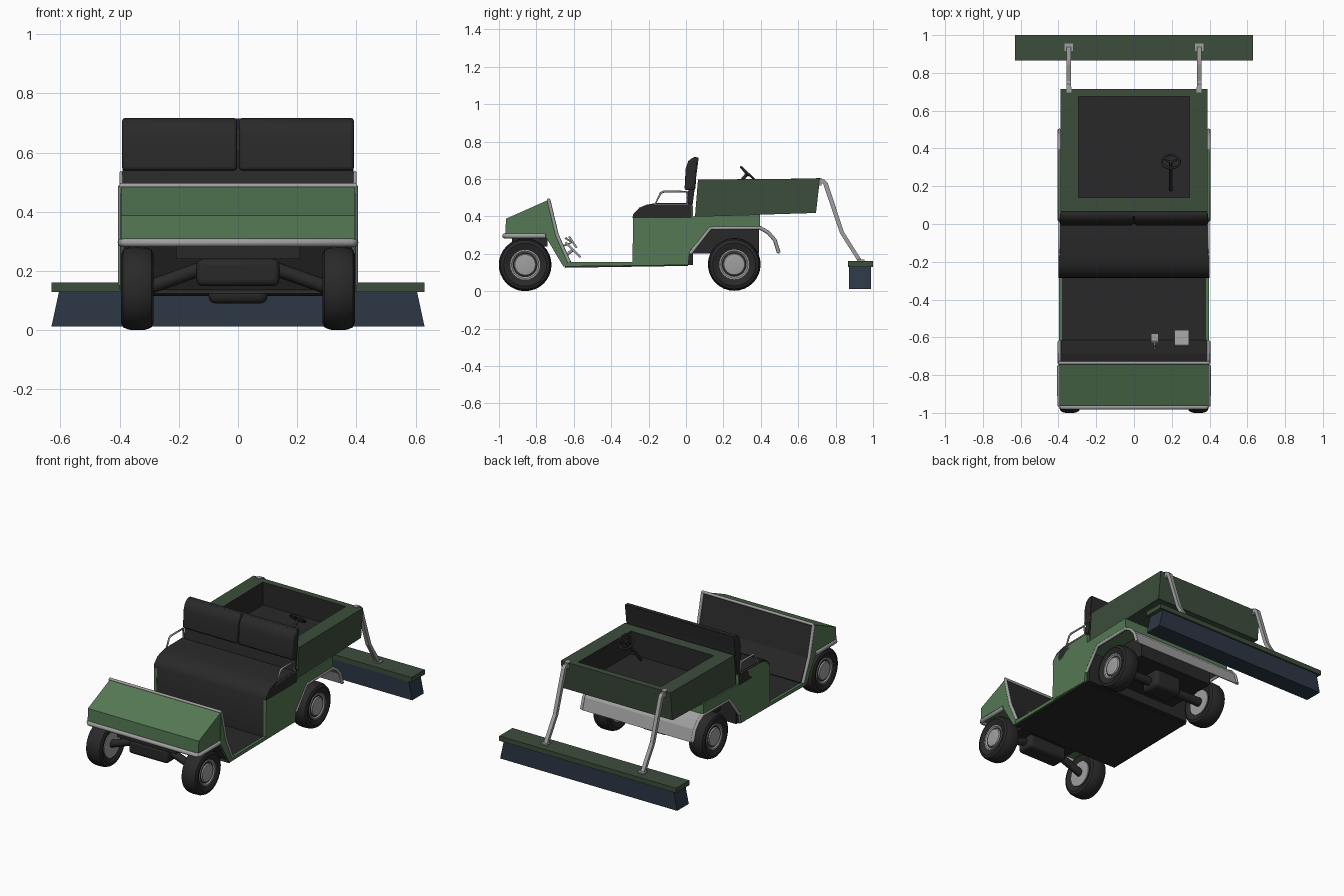
import bpy, bmesh, math
from mathutils import Vector, Matrix

if "Cube" in bpy.data.objects:
    bpy.data.objects.remove(bpy.data.objects["Cube"])


def material(name, r, g, b):
    m = bpy.data.materials.new(name)
    m.diffuse_color = (r, g, b, 1)
    m.use_nodes = True
    m.node_tree.nodes["Principled BSDF"].inputs["Base Color"].default_value = m.diffuse_color
    return m


GREEN = material("body_green", 0.09, 0.19, 0.09)
DEEP = material("deep_green", 0.045, 0.075, 0.045)
DARK = material("dark_vinyl", 0.022, 0.022, 0.022)
BLUE = material("brush_blue", 0.025, 0.038, 0.06)
GREY = material("metal_grey", 0.35, 0.35, 0.35)


def finish(name, bm, mats, bevel=0, smooth=False):
    bmesh.ops.recalc_face_normals(bm, faces=bm.faces)
    me = bpy.data.meshes.new(name)
    bm.to_mesh(me)
    bm.free()
    ob = bpy.data.objects.new(name, me)
    bpy.context.collection.objects.link(ob)
    for m in mats:
        me.materials.append(m)
    if bevel:
        mod = ob.modifiers.new("bevel", 'BEVEL')
        mod.width, mod.segments = bevel, 3
    if smooth:
        bpy.context.view_layer.objects.active = ob
        ob.select_set(True)
        bpy.ops.object.shade_smooth_by_angle(angle=math.radians(35))
        ob.select_set(False)
    return ob


def prism(name, profile, x0, x1, mat, **kw):
    """Extrude a (y, z) profile across x."""
    bm = bmesh.new()
    a = [bm.verts.new((x0, y, z)) for y, z in profile]
    b = [bm.verts.new((x1, y, z)) for y, z in profile]
    bm.faces.new(a)
    bm.faces.new(b[::-1])
    for i in range(len(a)):
        j = (i + 1) % len(a)
        bm.faces.new((a[i], a[j], b[j], b[i]))
    return finish(name, bm, [mat], **kw)


def box(name, x0, x1, y0, y1, z0, z1, mat, **kw):
    return prism(name, [(y0, z0), (y1, z0), (y1, z1), (y0, z1)], x0, x1, mat, **kw)


def lathe(name, profile, centre, mat, side=1, axis=(1, 0, 0), n=32):
    """Revolve (offset, radius) points around an axis."""
    bm = bmesh.new()
    rot = Vector((1, 0, 0)).rotation_difference(Vector(axis)).to_matrix()
    rings = []
    for o, r in profile:
        rings.append([bm.verts.new(rot @ Vector((o * side, r * math.cos(t), r * math.sin(t))) + Vector(centre))
                      for t in (2 * math.pi * k / n for k in range(n))])
    for p, q in zip(rings, rings[1:]):
        for k in range(n):
            bm.faces.new((p[k], p[k - 1], q[k - 1], q[k]))
    bm.faces.new(rings[0])
    bm.faces.new(rings[-1])
    return finish(name, bm, [mat], smooth=True)


def tube(name, pts, r, mat=GREY, cyclic=False):
    cu = bpy.data.curves.new(name, 'CURVE')
    cu.dimensions = '3D'
    cu.bevel_depth, cu.bevel_resolution, cu.use_fill_caps = r, 2, True
    sp = cu.splines.new('POLY')
    sp.points.add(len(pts) - 1)
    for p, c in zip(sp.points, pts):
        p.co = (*c, 1)
    sp.use_cyclic_u = cyclic
    cu.materials.append(mat)
    ob = bpy.data.objects.new(name, cu)
    bpy.context.collection.objects.link(ob)
    return ob


# front cowl, its lower side panels and dark footwell sheet
prism("front_cowl", [(-.965, .30), (-.963, .387), (-.742, .485), (-.70, .30)], -.395, .395, GREEN)
prism("footwell_sheet", [(-.742, .478), (-.734, .484), (-.685, .29), (-.615, .158), (-.64, .135), (-.71, .29)],
      -.385, .385, DARK)
tube("cowl_top_trim", [(-.40, -.735, .488), (.40, -.735, .488)], .009)

# floor pan
prism("floor_pan", [(-.65, .125), (0.01, .135), (0.01, .155), (-.63, .15)], -.388, .388, DARK)

# bumper wrapping the nose
tube("front_bumper", [(-.393, -.75, .296), (-.393, -.955, .296), (-.38, -.97, .296),
                      (.38, -.97, .296), (.393, -.955, .296), (.393, -.75, .296)], .014)

# seat base, cushion and rear body
arc = [(-.283, .396), (-.27, .418), (-.246, .436), (-.21, .45), (-.166, .457), (.037, .457)]
prism("seat_base", [(-.285, .14)] + arc + [(.037, .14)], -.383, .383, DARK, smooth=True)
prism("seat_cushion", [(-.286, .39), (-.283, .41), (-.25, .446), (-.21, .462), (-.166, .47), (.03, .472), (.03, .39)],
      -.40, .40, DARK, smooth=True)
prism("rear_deck", [(.03, .345), (.03, .40), (.395, .41), (.395, .345)], -.385, .385, GREEN)
box("rear_chassis", -.27, .27, .02, .39, .20, .346, DARK)
prism("rear_apron", [(.385, .345), (.40, .345), (.44, .318), (.478, .275), (.50, .20), (.493, .20),
                     (.47, .27), (.435, .31), (.395, .335)], -.395, .395, GREY)

# backrest: carrier and two padded halves
prism("backrest_carrier", [(0, .46), (.035, .46), (.068, .715), (.04, .715)], -.388, .388, DARK)
for s, n in ((-1, "left"), (1, "right")):
    prism("backrest_cushion_" + n, [(-.008, .54), (-.002, .655), (.012, .695), (.035, .715), (.062, .719), (.05, .54)],
          s * .003, s * .392, DARK, bevel=.012, smooth=True)

for s, n in ((-1, "left"), (1, "right")):
    # side skins
    prism("cowl_side_" + n, [(-.742, .482), (-.69, .30), (-.625, .155), (-.655, .13), (-.75, .29)],
          s * .383, s * .399, GREEN)
    prism("sill_" + n, [(-.65, .132), (0.01, .14), (0.01, .158), (-.63, .155)], s * .38, s * .398, GREEN)
    prism("body_side_" + n, [(-.286, .145)] + arc + [(.037, .40), (.395, .41), (.395, .34), (.13, .34),
                             (.02, .215), (.012, .14)], s * .38, s * .40, GREEN)
    # trims
    tube("cowl_trim_" + n, [(s * .395, -.735, .488), (s * .395, -.69, .30), (s * .395, -.625, .155)], .010)
    tube("fender_trim_" + n, [(s * .395, .022, .20), (s * .395, .13, .337), (s * .395, .395, .339),
                              (s * .395, .44, .313), (s * .395, .475, .273), (s * .395, .496, .205)], .010)
    # armrest loop
    tube("armrest_" + n, [(s * .395, -.165, .465), (s * .395, -.135, .525), (s * .395, -.12, .532),
                          (s * .395, .005, .532), (s * .395, .01, .465)], .006, cyclic=True)
    # sweeper arm and foot plate
    prism("sweeper_arm_" + n, [(.70, .60), (.74, .597), (.757, .58), (.845, .315), (.94, .165), (.915, .165),
                               (.823, .31), (.733, .575), (.70, .58)], s * .333, s * .357, GREY)
    box("arm_foot_" + n, s * .322, s * .368, .915, .955, .155, .168, GREY)
    box("arm_bracket_" + n, s * .332, s * .358, .695, .725, .565, .605, GREY)

    # wheels
    for end, y, z in (("front", -.86, .141), ("rear", .258, .143)):
        tag = end + "_" + n
        c = (s * .34, y, z)
        lathe("tyre_" + tag, [(-.04, .08), (-.05, .095), (-.055, .115), (-.048, .131), (-.03, .139), (0, .141),
                              (.03, .139), (.048, .131), (.055, .115), (.05, .095), (.04, .08)], c, DARK, s)
        lathe("rim_" + tag, [(-.046, .06), (-.046, .08), (.046, .08), (.046, .073), (.036, .062), (.047, .055),
                             (.05, .03)], c, GREY, s, n=24)
    # front suspension arm
    tube("suspension_arm_" + n, [(s * .12, -.86, .21), (s * .31, -.86, .142)], .024, DARK)

# running gear
box("steering_box", -.14, .14, -.92, -.80, .15, .24, DARK, bevel=.02, smooth=True)
box("front_crossmember", -.21, .21, -.93, -.74, .24, .30, DARK)
tube("rear_axle", [(-.31, .258, .143), (.31, .258, .143)], .028, DARK)
box("rear_differential", -.10, .10, .19, .33, .09, .21, DARK, bevel=.025, smooth=True)

# cargo box: outer shell, wide rim, dark well
bm = bmesh.new()
ring = lambda x, y0, z0, y1, z1: [bm.verts.new(p) for p in
                                  ((-x, y0, z0), (x, y0, z0), (x, y1, z1), (-x, y1, z1))]
loops = [ring(.39, .048, .398, .695, .418), ring(.39, .064, .596, .716, .602),
         ring(.295, .14, .597, .675, .602), ring(.295, .14, .45, .675, .455)]
bm.faces.new(loops[0])
for k in range(3):
    for i in range(4):
        f = bm.faces.new((loops[k][i], loops[k][i - 1], loops[k + 1][i - 1], loops[k + 1][i]))
        f.material_index = int(k == 2)
bm.faces.new(loops[3]).material_index = 1
finish("cargo_box", bm, [DEEP, DARK])

# steering wheel standing in the cargo box
hub, ax = Vector((.195, .33, .63)), Vector((0, .68, .73))
up = Vector((0, -.73, .68))
side = Vector((1, 0, 0))
tube("steering_rim", [hub + .048 * (side * math.cos(t) + up * math.sin(t))
                      for t in (math.tau * k / 24 for k in range(24))], .006, DARK, cyclic=True)
for k in range(3):
    t = math.tau * k / 3 + math.pi / 2
    tube(f"steering_spoke_{k}", [hub - ax * .008, hub + .047 * (side * math.cos(t) + up * math.sin(t))], .005, DARK)
tube("steering_column", [hub, (.195, .18, .455)], .009, DARK)

# pedals
prism("brake_pedal", [(-.64, .265), (-.56, .185), (-.568, .177), (-.648, .257)], .215, .29, GREY)
prism("throttle_pedal", [(-.62, .295), (-.58, .235), (-.59, .23), (-.63, .29)], .09, .13, GREY)
tube("brake_lever", [(.2525, -.605, .22), (.2525, -.645, .19)], .008)
tube("throttle_lever", [(.11, -.66, .24), (.11, -.61, .26), (.11, -.645, .285)], .006)

# rear sweeper: head bar and flared brush
box("sweeper_bar", -.63, .63, .866, 1.0, .13, .161, DEEP)
brush = box("sweeper_brush", -.605, .605, .872, .99, .012, .13, BLUE)
for v in brush.data.vertices:
    if v.co.z < .05:
        v.co.x *= 1.042
